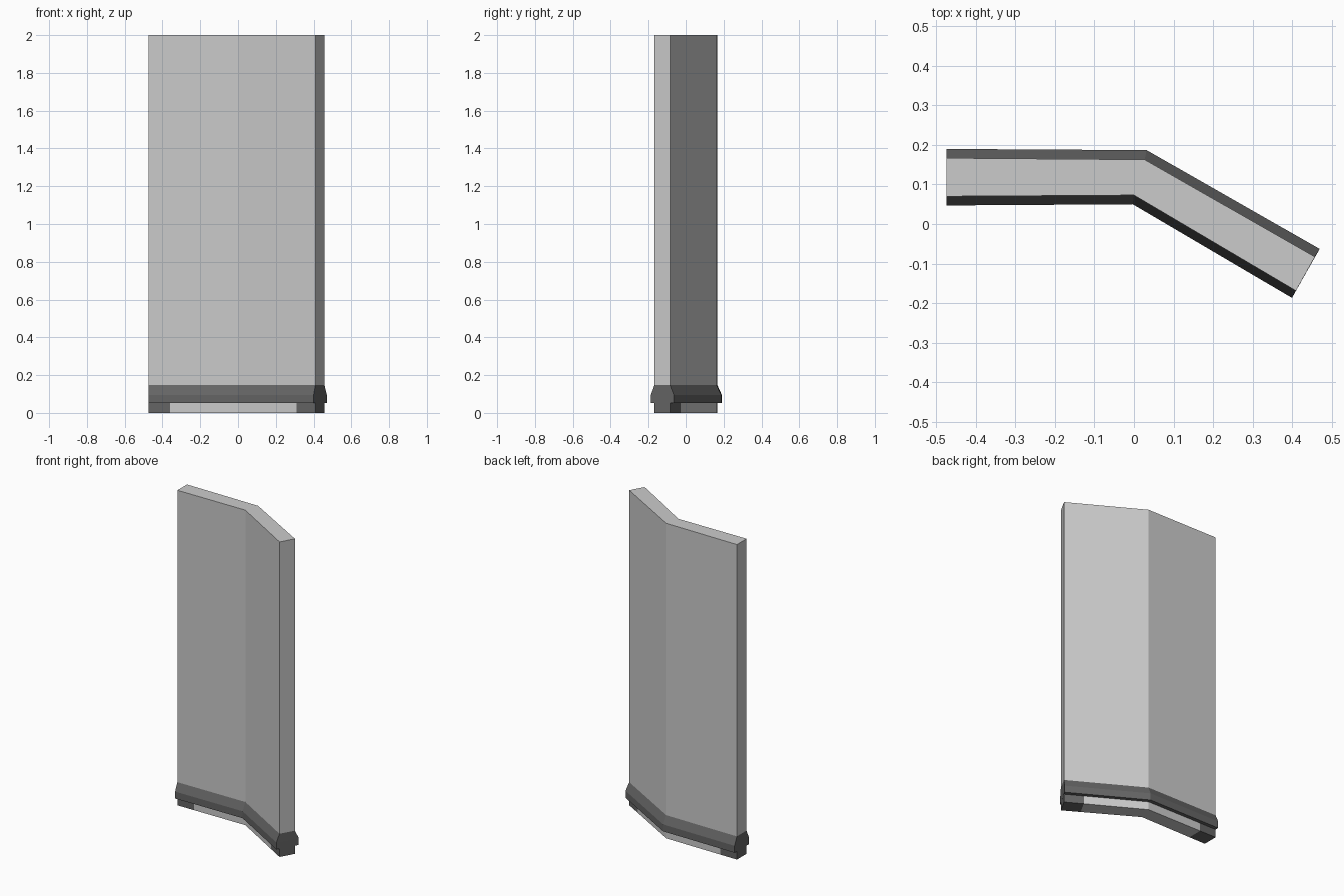
import bpy

if "Cube" in bpy.data.objects:
    bpy.data.objects.remove(bpy.data.objects["Cube"])

# Plan outlines of the bent panel: front edge then back edge, left to right
FRONT = [(-0.475, 0.070), (0.0, 0.073), (0.41, -0.169)]
BACK = [(-0.475, 0.167), (0.027, 0.163), (0.458, -0.083)]
SKIRT_FRONT = [(-0.475, 0.047), (-0.003, 0.050), (0.40, -0.187)]
SKIRT_BACK = [(-0.475, 0.19), (0.032, 0.187), (0.47, -0.063)]


def material(name, value):
    mat = bpy.data.materials.new(name)
    mat.diffuse_color = (value, value, value, 1)
    mat.use_nodes = True
    mat.node_tree.nodes["Principled BSDF"].inputs["Base Color"].default_value = mat.diffuse_color
    return mat


LIGHT = material("light_grey", 0.75)
DARK = material("dark_grey", 0.13)


def outline(front, back):
    return front + back[::-1]


def loft(name, layers, mat):
    """Closed solid through matching (outline, z) layers, capped with quads."""
    n = len(layers[0][0])
    verts = [(x, y, z) for loop, z in layers for x, y in loop]
    faces = []
    for k in range(len(layers) - 1):
        a, b = k * n, (k + 1) * n
        for i in range(n):
            j = (i + 1) % n
            faces.append((a + i, a + j, b + j, b + i))
    top = (len(layers) - 1) * n
    for i in range(n // 2 - 1):
        cap = (i, i + 1, n - 2 - i, n - 1 - i)
        faces.append(cap[::-1])
        faces.append(tuple(top + c for c in cap))
    mesh = bpy.data.meshes.new(name)
    mesh.from_pydata(verts, [], faces)
    mesh.materials.append(mat)
    mesh.update()
    obj = bpy.data.objects.new(name, mesh)
    bpy.context.collection.objects.link(obj)


def along(a, b, dist):
    """Point at a distance from a towards b."""
    length = ((b[0] - a[0]) ** 2 + (b[1] - a[1]) ** 2) ** 0.5
    t = dist / length
    return (a[0] + (b[0] - a[0]) * t, a[1] + (b[1] - a[1]) * t)


wall = outline(FRONT, BACK)
skirt = outline(SKIRT_FRONT, SKIRT_BACK)

# Tall wall panel
loft("wall_panel", [(wall, 0.147), (wall, 2.0)], LIGHT)

# Skirting band with a chamfered top
loft("skirting", [(skirt, 0.052), (skirt, 0.096), (wall, 0.147)], DARK)

# Dark feet at both ends and the light plinth between them
FOOT = 0.116
fl, bl = along(FRONT[0], FRONT[1], FOOT), along(BACK[0], BACK[1], FOOT)
fr, br = along(FRONT[2], FRONT[1], FOOT), along(BACK[2], BACK[1], FOOT)
for name, front, back, mat in (
    ("left_foot", [FRONT[0], fl], [BACK[0], bl], DARK),
    ("plinth", [fl, FRONT[1], fr], [bl, BACK[1], br], LIGHT),
    ("right_foot", [fr, FRONT[2]], [br, BACK[2]], DARK),
):
    base = outline(front, back)
    loft(name, [(base, 0.0), (base, 0.052)], mat)
